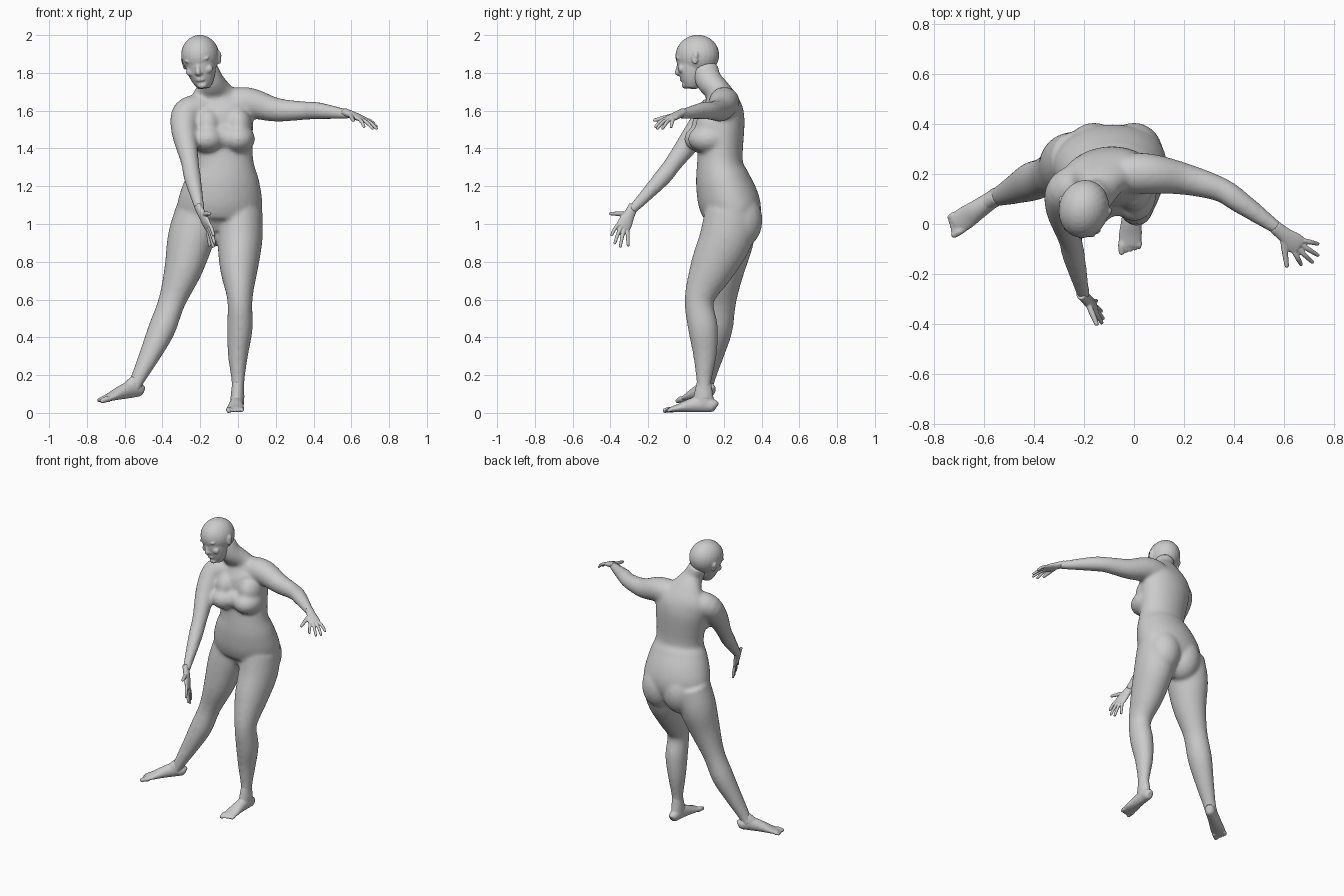
import bpy, bmesh, math
from mathutils import Vector, Matrix

cube = bpy.data.objects.get("Cube")
if cube:
    bpy.data.objects.remove(cube)

grey = bpy.data.materials.new("light grey")
grey.use_nodes = True
grey.diffuse_color = (.6, .6, .6, 1)
principled = grey.node_tree.nodes["Principled BSDF"]
principled.inputs["Base Color"].default_value = grey.diffuse_color


def spline(rows, steps):
    """Catmull-Rom through rows of any width."""
    rows = [Vector(row) for row in rows]
    padded = [2 * rows[0] - rows[1]] + rows + [2 * rows[-1] - rows[-2]]
    result = []
    for a, b, c, d in zip(padded, padded[1:], padded[2:], padded[3:]):
        for i in range(steps):
            t = i / steps
            result.append(b + (c - a) * t / 2 + (a - 2.5 * b + 2 * c - d / 2) * t * t
                          + (3 * b - a - 3 * c + d) * t ** 3 / 2)
    return result + [rows[-1]]


def loft(bm, rows, side, depth=1, steps=4, sides=24):
    """Closed tube through rows of x, y, z, half width along side, optional half depth.
    Without a half depth, the half width times depth is used."""
    rows = spline(rows, steps)
    centres = [row.to_3d() if len(row) < 4 else Vector(row[:3]) for row in rows]
    last = len(rows) - 1
    rings = []
    for i, (centre, row) in enumerate(zip(centres, rows)):
        tangent = (centres[min(i + 1, last)] - centres[max(i - 1, 0)]).normalized()
        across = Vector(side)
        across = (across - tangent * across.dot(tangent)).normalized() * row[3]
        thickness = row[4] if len(row) > 4 else row[3] * depth
        through = tangent.cross(across).normalized() * thickness
        angles = [math.tau * k / sides for k in range(sides)]
        rings.append([bm.verts.new(centre + across * math.cos(angle) + through * math.sin(angle))
                      for angle in angles])
    for lower, upper in zip(rings, rings[1:]):
        for k in range(sides):
            j = (k + 1) % sides
            bm.faces.new((lower[k], lower[j], upper[j], upper[k]))
    bm.faces.new(rings[0][::-1])
    bm.faces.new(rings[-1])


def blob(bm, centre, radii):
    """Ellipsoid."""
    matrix = Matrix.Translation(centre) @ Matrix.Diagonal((*radii, 1))
    bmesh.ops.create_uvsphere(bm, u_segments=24, v_segments=16, radius=1, matrix=matrix)


def digit(bm, base, tip, radius, bend):
    """Finger or toe, slightly arched, with a rounded end."""
    middle = base.lerp(tip, .5) + Vector((0, 0, bend))
    side = (tip - base).cross((0, 0, 1))
    loft(bm, [(*base, radius), (*middle, radius), (*tip, radius * .8)], side, sides=12)
    blob(bm, tip, [radius * .8] * 3)


def finish(bm, name, voxel, smooth):
    """Fuse the overlapping pieces into one soft skin."""
    bmesh.ops.recalc_face_normals(bm, faces=bm.faces)
    mesh = bpy.data.meshes.new(name)
    bm.to_mesh(mesh)
    bm.free()
    mesh.materials.append(grey)
    skin = bpy.data.objects.new(name, mesh)
    bpy.context.collection.objects.link(skin)
    fuse = skin.modifiers.new("fuse", 'REMESH')
    fuse.mode = 'VOXEL'
    fuse.voxel_size = voxel
    fuse.use_smooth_shade = True
    soften = skin.modifiers.new("soften", 'SMOOTH')
    soften.factor = .5
    soften.iterations = smooth


# Body: trunk and neck
bm = bmesh.new()
loft(bm, [(-.1, .25, .96, .14, .1), (-.1, .25, 1.05, .22, .15), (-.09, .22, 1.14, .22, .16),
          (-.08, .19, 1.25, .19, .14), (-.08, .18, 1.34, .16, .12), (-.1, .19, 1.55, .18, .12),
          (-.12, .19, 1.63, .17, .1), (-.13, .17, 1.7, .11, .07), (-.14, .12, 1.76, .065, .07),
          (-.17, .1, 1.83, .06, .07)], side=(1, .07, 0), sides=32)

# Chest, full below and sloping up to the collar, and seat
for s in (-1, 1):
    x = -.08 + .08 * s
    y = .11 + .01 * s
    blob(bm, (x, y, 1.45), (.09, .11, .077))
    blob(bm, (x, y + .03, 1.52), (.075, .1, .1))
    blob(bm, (x, .285, 1.02), (.115, .12, .15))
blob(bm, (-.08, .115, 1.46), (.08, .085, .075))

# Left arm reaching out, right arm hanging forward
loft(bm, [(-.1, .18, 1.67, .055), (-.02, .2, 1.645, .08), (.07, .2, 1.64, .08), (.2, .18, 1.605, .064),
          (.34, .14, 1.6, .05), (.42, .09, 1.6, .046), (.59, -.03, 1.58, .025)], side=(.3, 1, 0))
loft(bm, [(-.19, .17, 1.61, .08), (-.27, .135, 1.585, .08), (-.285, .06, 1.49, .068),
          (-.255, -.06, 1.33, .048), (-.24, -.13, 1.24, .045), (-.2, -.29, 1.07, .025)],
     side=(1, 0, 0))

# Left leg standing, right leg stretched aside
loft(bm, [(.01, .24, 1.06, .12), (.01, .21, .92, .12), (.005, .135, .76, .1), (.01, .07, .6, .067),
          (.01, .09, .45, .068), (0, .1, .31, .054), (0, .095, .16, .034), (0, .1, .06, .037)],
     side=(1, 0, 0), depth=1.17)
loft(bm, [(-.21, .24, 1.06, .12), (-.25, .23, .92, .12), (-.29, .205, .76, .098), (-.35, .19, .59, .07),
          (-.405, .17, .44, .07), (-.47, .14, .3, .054), (-.54, .11, .16, .036),
          (-.555, .11, .12, .037)], side=(.85, .5, 0), depth=1.12)
finish(bm, "body", .01, 12)

# Head, made facing forward: skull, jaw, nose, chin, lips
bm = bmesh.new()
blob(bm, (0, 0, 0), (.1, .117, .109))
loft(bm, [(0, -.025, .02, .086), (0, -.032, -.05, .08), (0, -.037, -.1, .07),
          (0, -.044, -.14, .053), (0, -.05, -.17, .032)], side=(1, 0, 0))
loft(bm, [(0, -.1, -.02, .01), (0, -.112, -.06, .012), (0, -.117, -.076, .014),
          (0, -.105, -.088, .011)], side=(1, 0, 0))
blob(bm, (0, -.084, -.15), (.026, .015, .017))
for z in (-.11, -.12):
    blob(bm, (0, -.096, z), (.025, .011, .007))
# Brow, eyelid, cheek, nostril, ear and its rim on both sides
for s in (-1, 1):
    blob(bm, (s * .034, -.095, -.01), (.034, .013, .01))
    blob(bm, (s * .034, -.09, -.036), (.018, .012, .009))
    blob(bm, (s * .044, -.08, -.07), (.03, .02, .024))
    blob(bm, (s * .013, -.106, -.08), (.009, .009, .008))
    blob(bm, (s * .096, .005, -.03), (.009, .018, .034))
    blob(bm, (s * .103, .014, -.014), (.007, .014, .02))
# Turn, tilt and nod onto the neck
bm.transform(Matrix.Translation((-.2, .06, 1.892)) @ Matrix.Rotation(-.24, 4, 'Z')
             @ Matrix.Rotation(-.16, 4, 'Y') @ Matrix.Rotation(.14, 4, 'X'))
finish(bm, "head", .005, 5)


def hand(name, wrist, knuckles, reach, thumb, side):
    """Palm, four fingers fanned along side around reach, and thumb opposite."""
    bm = bmesh.new()
    wrist, knuckles, reach, thumb = map(Vector, (wrist, knuckles, reach, thumb))
    forward = (knuckles - wrist).normalized()
    across = Vector(side)
    across = (across - forward * across.dot(forward)).normalized()
    loft(bm, [(*wrist.lerp(knuckles, t), width, thickness) for t, width, thickness in
              ((-.3, .027, .02), (.2, .03, .02), (.7, .04, .017), (1, .04, .012))], across)
    for i in range(4):
        offset = i - 1.5
        longer = forward * .03 if i in (1, 2) else Vector()
        digit(bm, knuckles + across * offset * .02, reach + across * offset * .035 + longer, .01, .006)
    digit(bm, wrist.lerp(knuckles, .3) - across * .02, thumb, .012, 0)
    finish(bm, name, .004, 2)


hand("left_hand", wrist=(.585, -.03, 1.585), knuckles=(.66, -.09, 1.555), reach=(.7, -.12, 1.515),
     thumb=(.61, -.165, 1.55), side=(.6, .8, 0))
hand("right_hand", wrist=(-.2, -.29, 1.07), knuckles=(-.155, -.335, .98), reach=(-.14, -.35, .915),
     thumb=(-.15, -.398, 1.055), side=(-.3, .9, -.3))


def foot(name, heel, toe, ankle, inner):
    """Foot from heel to toe; inner is 1 when the big toe is left of the heading."""
    bm = bmesh.new()
    heel, toe, ankle = map(Vector, (heel, toe, ankle))
    along = toe - heel
    side = Vector((-along.y, along.x, 0)).normalized() * inner
    up = Vector((0, 0, 1))
    loft(bm, [(*(heel + along * t + up * (height + .003)), width, height) for t, width, height in
              ((0, .016, .025), (.06, .031, .034), (.25, .035, .045), (.5, .04, .035),
               (.7, .046, .022), (.87, .044, .013))], side)
    # Collar running up into the shin
    instep = heel + along * .24 + up * .045
    loft(bm, [(*instep, .036, .06), (*instep.lerp(ankle, .45), .035, .05), (*ankle, .03, .038)], side)
    # Toes, the big one first
    for i in range(5):
        offset = side * (.03 - .017 * i)
        end = heel + along * (.96 - .02 * i) + offset + up * .012
        digit(bm, heel + along * .8 + offset + up * .016, end, .011 if i else .016, .003)
    finish(bm, name, .0045, 4)


foot("left_foot", heel=(0, .16, 0), toe=(-.02, -.125, 0), ankle=(0, .095, .165), inner=-1)
foot("right_foot", heel=(-.505, .14, .085), toe=(-.745, -.025, .05), ankle=(-.535, .115, .175), inner=1)
